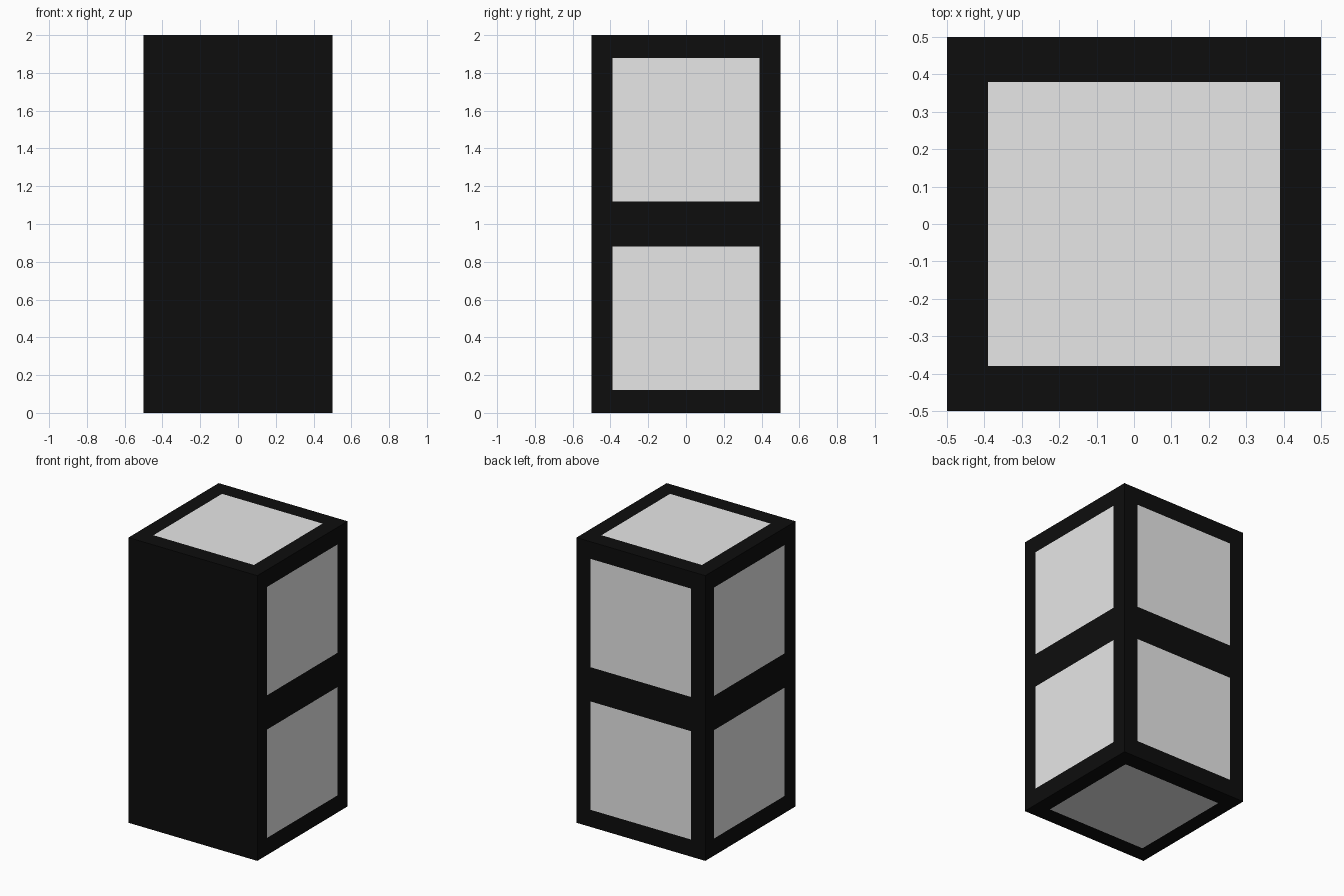
import bpy, bmesh
from mathutils import Vector

if "Cube" in bpy.data.objects:
    bpy.data.objects.remove(bpy.data.objects["Cube"])


def material(name, value):
    m = bpy.data.materials.new(name)
    m.diffuse_color = (value, value, value, 1)
    m.use_nodes = True
    m.node_tree.nodes["Principled BSDF"].inputs["Base Color"].default_value = m.diffuse_color
    return m


mesh = bpy.data.meshes.new("cabinet")
bm = bmesh.new()

# Tall box body, 1 x 1 x 2, standing on the ground
bmesh.ops.create_cube(bm, size=1)
for v in bm.verts:
    v.co = Vector((v.co.x, v.co.y, v.co.z * 2 + 1))

# Split at mid height so each side has an upper and a lower square
bmesh.ops.bisect_plane(bm, geom=bm.verts[:] + bm.edges[:] + bm.faces[:],
                       plane_co=(0, 0, 1), plane_no=(0, 0, 1))
bm.normal_update()

# Flush panels inset in every face except the plain black front
panels = [f for f in bm.faces if f.normal.y > -0.5]
bmesh.ops.inset_individual(bm, faces=panels, thickness=0.11, depth=0,
                           use_even_offset=True)
for f in panels:
    f.material_index = 1
    c = f.calc_center_median()
    upright = abs(f.normal.z) < 0.5
    left = f.normal.x < -0.5
    for v in f.verts:
        if upright:                      # side panels are slightly wider than tall
            v.co.z = c.z + (v.co.z - c.z) * 0.76 / 0.78
        else:                            # top and bottom panels
            v.co.y *= 0.38 / 0.39
        if left:
            v.co.y += 0.012

bm.to_mesh(mesh)
bm.free()
mesh.materials.append(material("black frame", 0.004))
mesh.materials.append(material("white panel", 0.8))
bpy.context.collection.objects.link(bpy.data.objects.new("cabinet", mesh))
